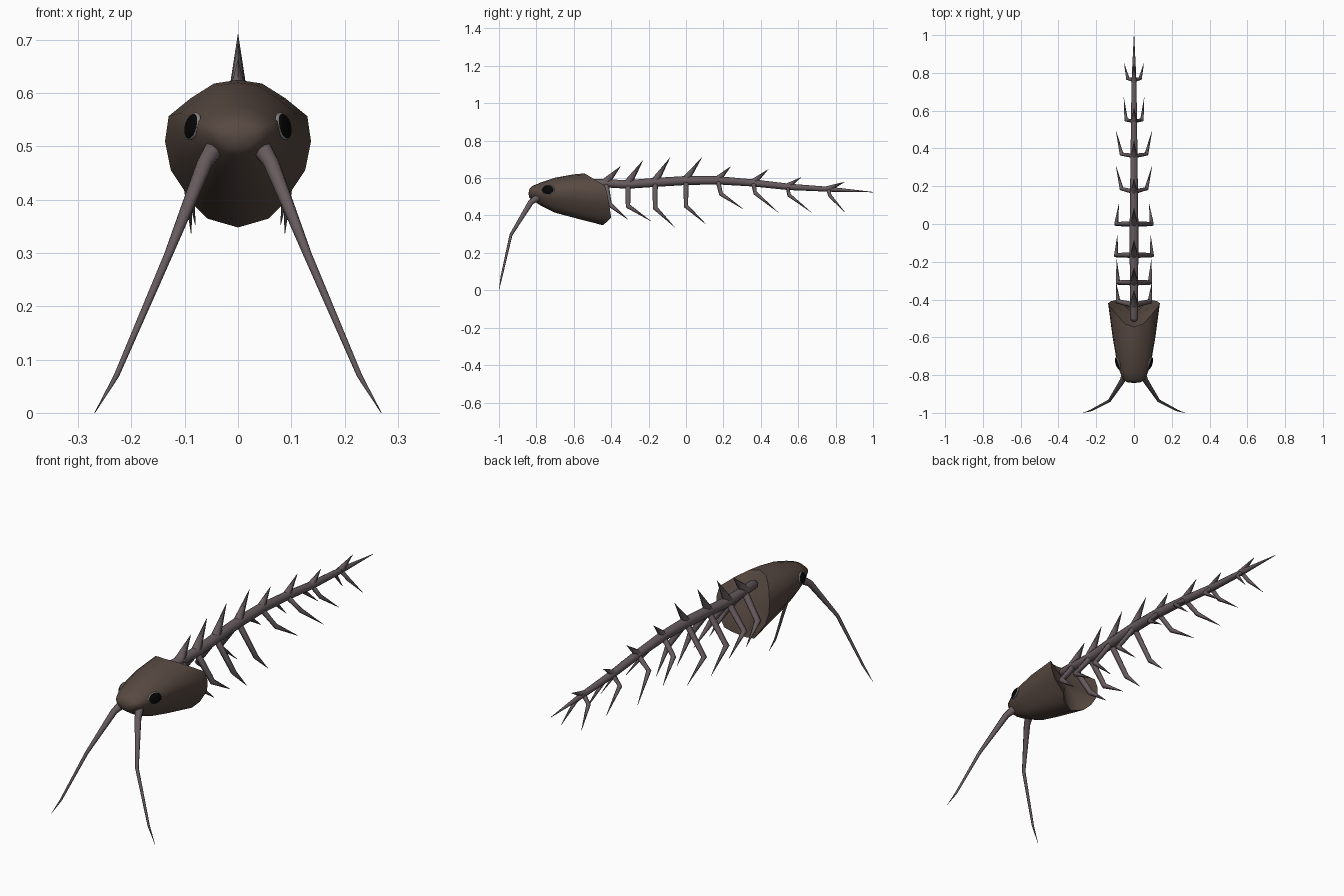
import bpy, bmesh, math
from mathutils import Vector

if "Cube" in bpy.data.objects:
    bpy.data.objects.remove(bpy.data.objects["Cube"])


def material(name, color):
    m = bpy.data.materials.new(name)
    m.diffuse_color = (*color, 1)
    m.use_nodes = True
    m.node_tree.nodes["Principled BSDF"].inputs["Base Color"].default_value = m.diffuse_color
    return m


SHELL = material("brown_shell", (0.095, 0.066, 0.053))
BONE = material("dusky_bone", (0.135, 0.105, 0.112))
BLACK = material("black", (0.002, 0.002, 0.002))
GREY = material("eye_rim_grey", (0.25, 0.24, 0.23))


def finish(bm, name, mat, angle=40):
    bmesh.ops.remove_doubles(bm, verts=bm.verts, dist=1e-5)
    bmesh.ops.recalc_face_normals(bm, faces=bm.faces)
    me = bpy.data.meshes.new(name)
    bm.to_mesh(me)
    bm.free()
    me.materials.append(mat)
    ob = bpy.data.objects.new(name, me)
    bpy.context.collection.objects.link(ob)
    bpy.ops.object.select_all(action='DESELECT')
    ob.select_set(True)
    bpy.context.view_layer.objects.active = ob
    bpy.ops.object.shade_smooth_by_angle(angle=math.radians(angle))
    return ob


def bridge(bm, rings):
    for a, b in zip(rings, rings[1:]):
        n = len(a)
        for i in range(n):
            bm.faces.new((a[i], a[(i + 1) % n], b[(i + 1) % n], b[i]))


def tube(name, pts, radii, sides=8, mat=BONE):
    """Tapered tube along a polyline."""
    bm = bmesh.new()
    pts = [Vector(p) for p in pts]
    rings = []
    for i, (p, r) in enumerate(zip(pts, radii)):
        d = (pts[min(i + 1, len(pts) - 1)] - pts[max(i - 1, 0)]).normalized()
        ref = Vector((1, 0, 0)) if abs(d.x) < 0.9 else Vector((0, 1, 0))
        u = d.cross(ref).normalized()
        v = d.cross(u)
        ring = []
        for k in range(sides):
            a = 2 * math.pi * k / sides
            ring.append(bm.verts.new(p + r * (math.cos(a) * u + math.sin(a) * v)))
        rings.append(ring)
    bridge(bm, rings)
    bm.faces.new(rings[0])
    bm.faces.new(rings[-1])
    return finish(bm, name, mat, 65)


# Head: lofted cross-sections ending in a slanted rim and a sunken back
half = [(0, 1), (.33, .975), (.65, .875), (.95, .754), (1, .583), (.92, .388), (.6, .15), (.42, .06), (0, 0)]
rim_y = [-.545, -.53, -.485, -.433, -.42, -.41, -.40, -.425, -.444]
idx = list(range(9)) + list(range(7, 0, -1))
stations = [(-.838, .035, .54, .495), (-.825, .056, .556, .484), (-.78, .076, .575, .455),
            (-.70, .096, .602, .415), (-.60, .113, .62, .388), (None, .137, .625, .348)]
bm = bmesh.new()
rings = []
for y, w, zt, zb in stations:
    ring = []
    for j, k in enumerate(idx):
        x, t = half[k]
        s = 1 if j <= 8 else -1
        ring.append(bm.verts.new((s * x * w, rim_y[k] if y is None else y, zb + t * (zt - zb))))
    rings.append(ring)
bridge(bm, rings)
tip = bm.verts.new((0, -.842, .518))
center = bm.verts.new((0, -.48, .50))
for i in range(len(idx)):
    j = (i + 1) % len(idx)
    bm.faces.new((rings[0][j], rings[0][i], tip))
    bm.faces.new((rings[-1][i], rings[-1][j], center))
finish(bm, "head", SHELL, 55)

# Eyes with a thin pale rim, nearly flush with the head
for s, side in ((1, "right"), (-1, "left")):
    for name, mat, size, out in (("eye", BLACK, (.010, .033, .024), .0035),
                                 ("eye_rim", GREY, (.009, .036, .0265), .001)):
        bm = bmesh.new()
        bmesh.ops.create_uvsphere(bm, u_segments=20, v_segments=12, radius=1)
        ob = finish(bm, f"{side}_{name}", mat, 60)
        ob.scale = size
        ob.location = (s * (.083 + out), -.737 - out * .4, .538)
        ob.rotation_euler = (0, s * math.radians(-14), s * math.radians(-17))

# Antennae
for s, side in ((1, "right"), (-1, "left")):
    tube(f"{side}_antenna",
         [(s * .045, -.795, .495), (s * .062, -.83, .47), (s * .131, -.936, .296),
          (s * .228, -.987, .07), (s * .269, -1, 0)],
         [.019, .015, .008, .005, .0006])

# Backbone
spine = [(-.515, .575), (-.50, .575), (-.31, .566), (-.165, .577), (0, .587), (.17, .588),
         (.36, .574), (.55, .553), (.77, .54), (1.0, .525)]
tube("backbone", [(0, y, z) for y, z in spine],
     [.012, .021, .023, .024, .024, .022, .019, .017, .013, .001], 10)


def spine_z(y):
    for (a, za), (b, zb) in zip(spine, spine[1:]):
        if a <= y <= b:
            return za + (zb - za) * (y - a) / (b - a)


# Rib legs and dorsal spikes: base y, knee (x, y, z), tip (x, y, z), spike tip (y, z)
segments = [
    (-.43, (.085, -.41, .46), (.095, -.31, .378), (-.35, .663)),
    (-.31, (.085, -.31, .45), (.092, -.187, .37), (-.23, .695)),
    (-.165, (.094, -.165, .44), (.088, -.06, .337), (-.085, .71)),
    (0, (.094, 0, .45), (.08, .107, .353), (.085, .71)),
    (.17, (.066, .187, .515), (.096, .308, .433), (.24, .663)),
    (.36, (.066, .37, .52), (.096, .495, .415), (.44, .647)),
    (.545, (.042, .55, .51), (.054, .67, .417), (.615, .604)),
    (.76, (.033, .77, .505), (.052, .85, .417), (.85, .58)),
]
for n, (y, knee, end, spike) in enumerate(segments, 1):
    z = spine_z(y)
    k = 1 - .045 * n
    for s, side in ((1, "right"), (-1, "left")):
        tube(f"{side}_leg_{n}",
             [(0, y, z), (s * knee[0], knee[1], knee[2]), (s * end[0], end[1], end[2])],
             [.017 * k, .015 * k, .0006], 6)
    tube(f"back_spike_{n}", [(0, y - .005, z), (0, spike[0], spike[1])], [.026 * k, .0006], 6)
